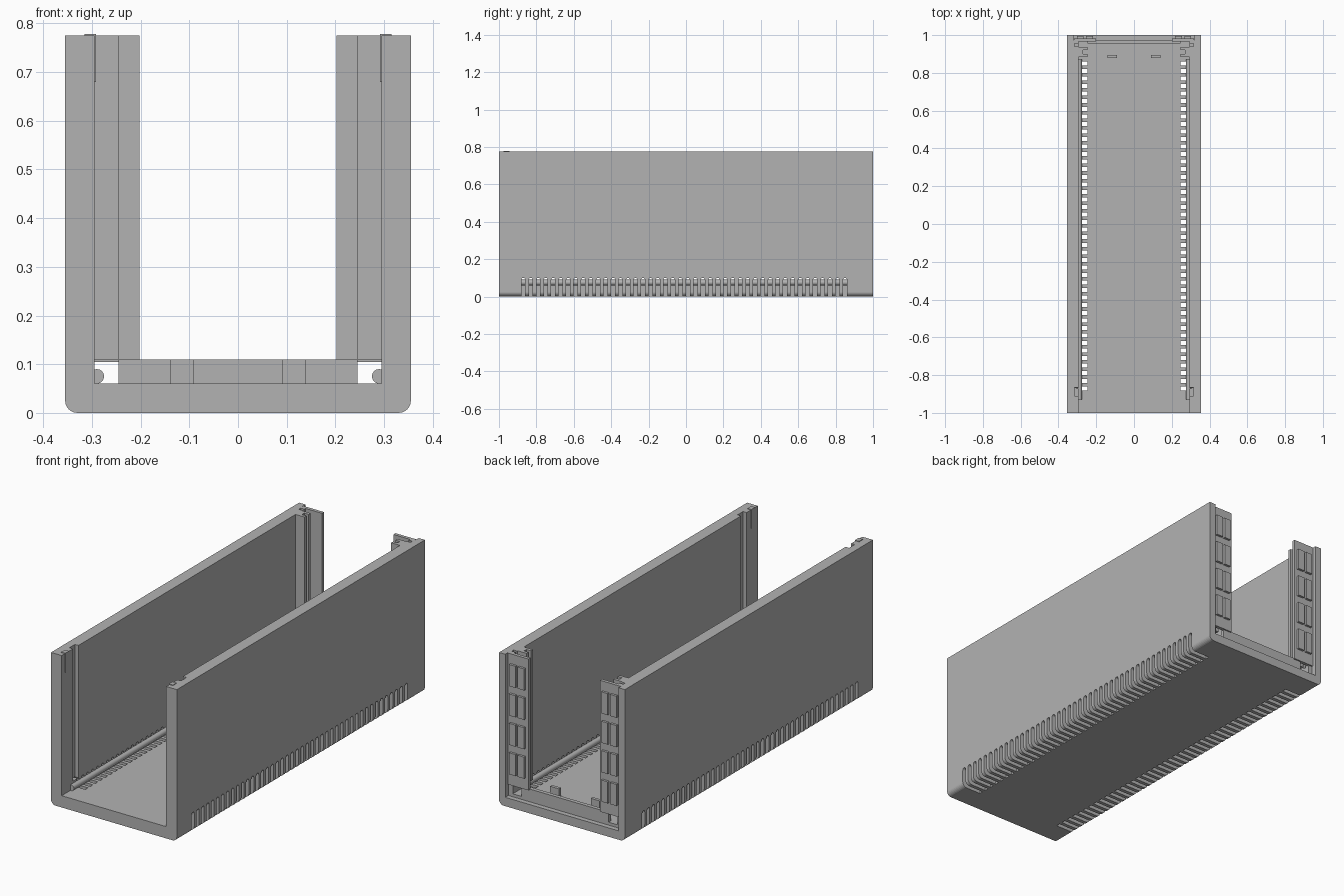
import bpy, bmesh, math

if "Cube" in bpy.data.objects:
    bpy.data.objects.remove(bpy.data.objects["Cube"], do_unlink=True)

grey = bpy.data.materials.new("plain grey")
grey.use_nodes = True
COLOUR = (0.45, 0.45, 0.45, 1)
grey.diffuse_color = COLOUR
grey.node_tree.nodes["Principled BSDF"].inputs["Base Color"].default_value = COLOUR

W, H, WALL, FLOOR = 0.355, 0.775, 0.295, 0.06


def finish(name, bm):
    bmesh.ops.recalc_face_normals(bm, faces=bm.faces)
    mesh = bpy.data.meshes.new(name)
    bm.to_mesh(mesh)
    bm.free()
    mesh.materials.append(grey)
    obj = bpy.data.objects.new(name, mesh)
    bpy.context.collection.objects.link(obj)
    return obj


def prism(bm, points, offset):
    """Extrude a closed outline of 3D points by an offset."""
    face = bm.faces.new([bm.verts.new(p) for p in points])
    new = bmesh.ops.extrude_face_region(bm, geom=[face])["geom"]
    bmesh.ops.translate(bm, vec=offset, verts=[v for v in new if isinstance(v, bmesh.types.BMVert)])


def box(bm, x, y, z):
    prism(bm, [(x[0], y[0], z[0]), (x[1], y[0], z[0]), (x[1], y[1], z[0]), (x[0], y[1], z[0])],
          (0, 0, z[1] - z[0]))


def both(bm, x, y, z):
    """A box and its mirror image across x = 0."""
    box(bm, x, y, z)
    box(bm, (-x[1], -x[0]), y, z)


def cut(target, cutter):
    cutter.hide_render = True
    mod = target.modifiers.new("cut", "BOOLEAN")
    mod.operation, mod.solver, mod.object = "DIFFERENCE", "EXACT", cutter
    bpy.context.view_layer.objects.active = target
    bpy.ops.object.modifier_apply(modifier=mod.name)
    bpy.data.objects.remove(cutter, do_unlink=True)


# Channel: U-shaped section with rounded lower edges
R = 0.025
right = [(W - R + R * math.sin(a), R - R * math.cos(a))
         for a in [math.pi / 2 * i / 6 for i in range(7)]]
right += [(W, H), (WALL, H), (WALL, FLOOR)]
outline = right + [(-x, z) for x, z in reversed(right)]
bm = bmesh.new()
prism(bm, [(x, -1, z) for x, z in outline], (0, 2, 0))
channel = finish("channel_body", bm)

# Ventilation slots wrapping round both lower edges
bm = bmesh.new()
r = 0.0105
arch = [(r * math.cos(math.pi * i / 6), 0.09 + r * math.sin(math.pi * i / 6)) for i in range(7)]
section = [(r, -0.05)] + arch + [(-r, -0.05)]
for i in range(44):
    y0 = -0.87 + 0.04 * i
    for side in (1, -1):
        prism(bm, [(side * 0.245, y0 + y, z) for y, z in section], (side * 0.155, 0, 0))
cut(channel, finish("slot_cutter", bm))

# Rear rebate for the end frame
bm = bmesh.new()
box(bm, (-0.32, 0.32), (0.975, 1.1), (0.045, 1))
cut(channel, finish("rebate_cutter", bm))

# Vertical grooves near the front and rear of the inner walls
bm = bmesh.new()
both(bm, (0.27, 0.315), (-0.91, -0.865), (0.1, 1))
both(bm, (0.27, 0.315), (0.94, 0.955), (0.1, 1))
cut(channel, finish("groove_cutter", bm))

# Round beads along the foot of each wall
for name, side in (("left_bead", 1), ("right_bead", -1)):
    bm = bmesh.new()
    prism(bm, [(side * 0.29 + 0.015 * math.cos(math.tau * i / 16), -0.93,
                0.075 + 0.015 * math.sin(math.tau * i / 16)) for i in range(16)], (0, 1.8, 0))
    bead = finish(name, bm)
    bpy.ops.object.select_all(action="DESELECT")
    bead.select_set(True)
    bpy.context.view_layer.objects.active = bead
    bpy.ops.object.shade_smooth_by_angle()

# Rear flanges carrying two columns of raised pads
bm = bmesh.new()
both(bm, (0.202, 0.318), (0.965, 0.982), (0.105, H))
finish("rear_flanges", bm)

bm = bmesh.new()
for row in range(4):
    z = 0.165 + 0.15 * row
    for x in (0.218, 0.267):
        both(bm, (x, x + 0.036), (0.98, 0.994), (z, z + 0.11))
finish("flange_pads", bm)

# Paired guide rails standing just inside the flanges
bm = bmesh.new()
for y in (0.885, 0.92):
    both(bm, (0.245, 0.3), (y, y + 0.016), (0.11, H))
both(bm, (0.27, 0.3), (0.9, 0.921), (0.11, H))
finish("guide_rails", bm)

# Low sill across the rear of the floor
bm = bmesh.new()
box(bm, (-0.245, 0.245), (0.955, 0.975), (0.05, 0.11))
finish("rear_sill", bm)

# Stop tabs on the floor
bm = bmesh.new()
both(bm, (0.09, 0.14), (0.88, 0.896), (0.055, 0.11))
finish("floor_tabs", bm)

# Small catches at the top of the front edges
bm = bmesh.new()
both(bm, (0.292, 0.315), (-0.975, -0.945), (0.68, 0.778))
finish("front_catches", bm)
